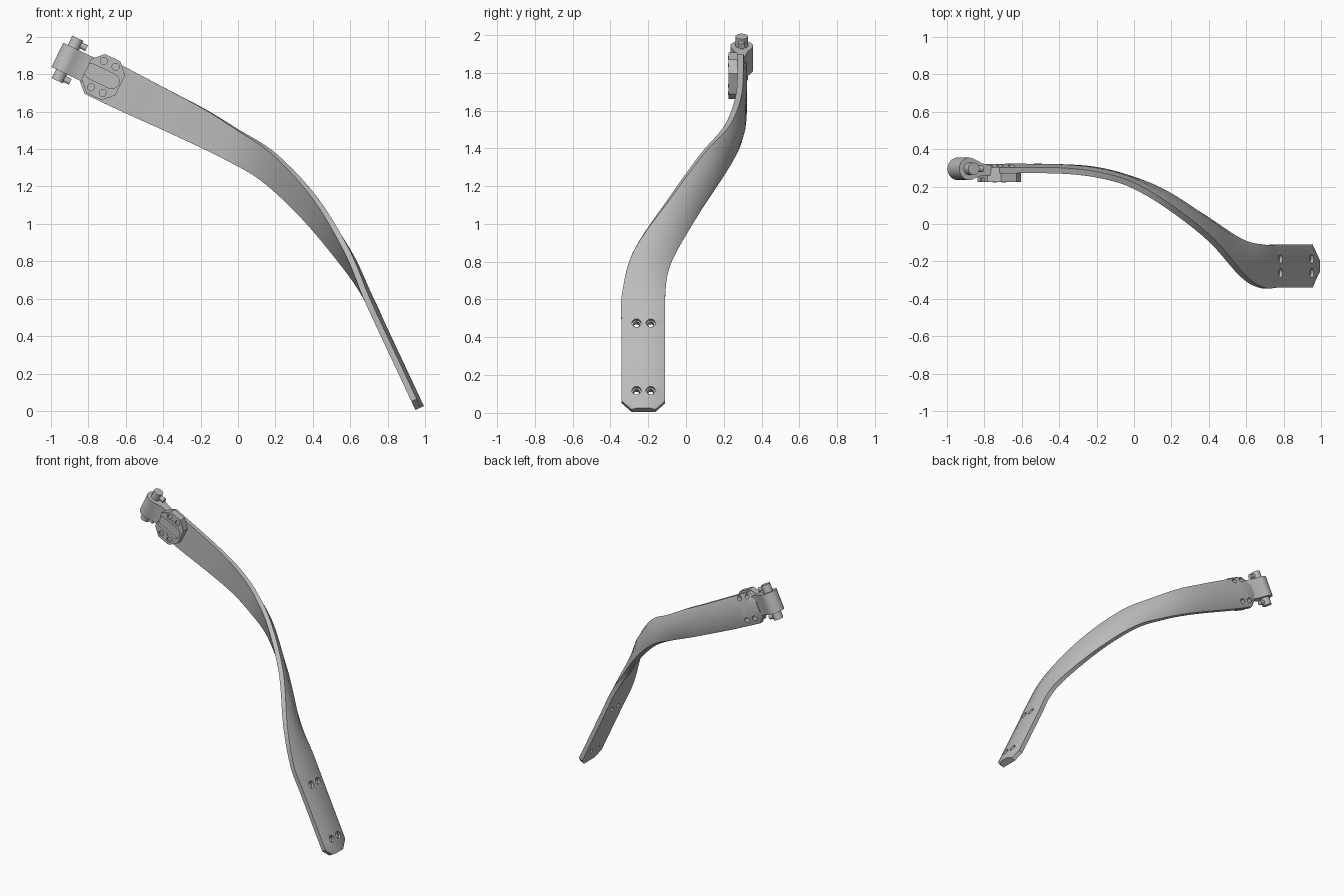
import bpy, bmesh, math
from mathutils import Vector, Matrix

cube = bpy.data.objects.get("Cube")
if cube:
    bpy.data.objects.remove(cube, do_unlink=True)

grey = bpy.data.materials.new("metal grey")
grey.use_nodes = True
grey.diffuse_color = (0.5, 0.5, 0.5, 1)
grey.node_tree.nodes["Principled BSDF"].inputs["Base Color"].default_value = (0.5, 0.5, 0.5, 1)


def finish(name, bm):
    bmesh.ops.recalc_face_normals(bm, faces=bm.faces)
    mesh = bpy.data.meshes.new(name)
    bm.to_mesh(mesh)
    bm.free()
    mesh.materials.append(grey)
    ob = bpy.data.objects.new(name, mesh)
    bpy.context.collection.objects.link(ob)
    return ob


def activate(ob):
    bpy.ops.object.select_all(action='DESELECT')
    ob.select_set(True)
    bpy.context.view_layer.objects.active = ob


def smooth(ob, degrees=30):
    activate(ob)
    bpy.ops.object.shade_smooth_by_angle(angle=math.radians(degrees))


def loft(name, rings):
    """Skin closed rings of equal length and cap both ends."""
    bm = bmesh.new()
    rows = [[bm.verts.new(p) for p in ring] for ring in rings]
    n = len(rows[0])
    for a, b in zip(rows, rows[1:]):
        for i in range(n):
            j = (i + 1) % n
            bm.faces.new((a[i], a[j], b[j], b[i]))
    bm.faces.new(rows[0])
    bm.faces.new(rows[-1])
    return finish(name, bm)


def prism(name, frame, outline, low, high):
    return loft(name, [[frame @ Vector((x, y, z)) for x, y in outline] for z in (low, high)])


def circle(r, cx=0, cy=0, n=24, start=0, sweep=math.tau):
    steps = n if sweep == math.tau else n - 1
    return [(cx + r * math.cos(start + sweep * i / steps),
             cy + r * math.sin(start + sweep * i / steps)) for i in range(n)]


def cut(target, cutter):
    activate(target)
    mod = target.modifiers.new("cut", 'BOOLEAN')
    mod.solver = 'EXACT'
    mod.object = cutter
    bpy.ops.object.modifier_apply(modifier=mod.name)
    bpy.data.objects.remove(cutter, do_unlink=True)


def frame(origin, x, y):
    x, y = Vector(x).normalized(), Vector(y).normalized()
    m = Matrix((x, y, x.cross(y))).transposed().to_4x4()
    m.translation = origin
    return m


# Twisted strap: paired points on its two long edges
edges = [
    ((-.72, .297, 1.9), (-.82, .297, 1.695)),
    ((-.53, .297, 1.80), (-.63, .297, 1.605)),
    ((-.35, .292, 1.705), (-.44, .297, 1.52)),
    ((-.17, .268, 1.61), (-.24, .288, 1.43)),
    ((0, .215, 1.505), (-.06, .25, 1.345)),
    ((.2, .095, 1.375), (.14, .185, 1.235)),
    ((.42, -.08, 1.14), (.36, .055, 1.035)),
    ((.59, -.275, .86), (.57, -.08, .79)),
    ((.69, -.34, .62), (.688, -.11, .62)),
    ((.77, -.34, .445), (.77, -.11, .445)),
    ((.86, -.34, .253), (.86, -.11, .253)),
    ((.95, -.34, .061), (.95, -.11, .061)),
]
edges = [(Vector(a), Vector(b)) for a, b in edges]


def spline(points, steps=5):
    pts = [2 * points[0] - points[1]] + points + [2 * points[-1] - points[-2]]
    out = []
    for p, q, r, s in zip(pts, pts[1:], pts[2:], pts[3:]):
        for k in range(steps):
            t = k / steps
            out.append(q + (r - p) * t / 2 + (2 * p - 5 * q + 4 * r - s) * t * t / 2
                       + (3 * q - p - 3 * r + s) * t ** 3 / 2)
    return out + [points[-1]]


tops, bottoms = (spline([e[i] for e in edges]) for i in (0, 1))
mids = [(a + b) / 2 for a, b in zip(tops, bottoms)]
halves = [(a - b) / 2 for a, b in zip(tops, bottoms)]
# Clipped corners at both ends
start_dir = (mids[0] - mids[1]).normalized()
end_dir = (mids[-1] - mids[-2]).normalized()
mids = [mids[0] + start_dir * .05] + mids + [mids[-1] + end_dir * .05]
halves = [halves[0] * .6] + halves + [halves[-1] * .55]

# Crowned section: flat inside, bevelled outside
section = [(-1, -.025), (-1, .006), (-.5, .025), (.5, .025), (1, .006), (1, -.025)]
rings = []
for i, (m, h) in enumerate(zip(mids, halves)):
    along = mids[min(i + 1, len(mids) - 1)] - mids[max(i - 1, 0)]
    out = h.cross(along).normalized()
    rings.append([m + h * w + out * n for w, n in section])
strap = loft("strap", rings)

# Bracket directions: along the strap, and across it
along, across = Vector((.9, 0, -.436)), Vector((.436, 0, .9))
centre = Vector((-.72, .295, 1.785))
plate_frame = frame(centre, along, across)
barrel_frame = frame(centre, along, (0, 1, 0))

# Countersunk holes at the lower end
for z in (.465, .108):
    for y in (-.262, -.187):
        f = frame((.688 + (.62 - z) * .469, y, z), (0, 1, 0), (-.424, 0, .906))
        cut(strap, prism("hole_cutter", f, circle(.016), -.1, .1))
        cut(strap, prism("sink_cutter", f, circle(.024), .008, .1))

# Holes through the upper end
screws = [(t, w) for w in (.078, -.078) for t in (-.035, .035)]
for t, w in screws:
    cut(strap, prism("hole_cutter", plate_frame, circle(.018, t, w), -.1, .015))
smooth(strap)

# Octagonal mounting plate with an obround recess and screw sockets
octagon = [(-.1, .06), (-.045, .115), (.045, .115), (.1, .06),
           (.1, -.06), (.045, -.115), (-.045, -.115), (-.1, -.06)]
plate = prism("mounting_plate", plate_frame, octagon, .022, .07)
slot = (circle(.04, .05, 0, 12, -math.pi / 2, math.pi)
        + circle(.04, -.07, 0, 12, math.pi / 2, math.pi))
cut(plate, prism("slot_cutter", plate_frame, slot, .05, .1))
for t, w in screws:
    cut(plate, prism("socket_cutter", plate_frame, circle(.019, t, w), .058, .1))
smooth(plate)
for i, (t, w) in enumerate([(0, .06), (-.06, .075), (0, -.06), (.06, -.075)]):
    smooth(prism(f"locating_pin_{i + 1}", plate_frame, circle(.01, t, w, 16), .06, .073))

# Clamp barrel that narrows into the neck
r, hub = .06, -.213
profile = circle(r, hub, 0, 20, math.pi / 3, math.tau * 2 / 3)
profile += [(hub + .075, -.035), (-.07, -.035), (-.07, .015), (hub + .075, .03)]
smooth(prism("clamp_barrel", barrel_frame, profile, -.072, .072))

# Pivot bolt through the barrel, with a cross pin at each end
smooth(prism("pivot_bolt", barrel_frame, circle(.033, hub, 0), -.125, .127))
for name, w in (("upper_cross_pin", .1), ("lower_cross_pin", -.1)):
    f = frame(barrel_frame @ Vector((hub, 0, w)), (0, 1, 0), across)
    smooth(prism(name, f, circle(.017, n=16), 0, .065))
